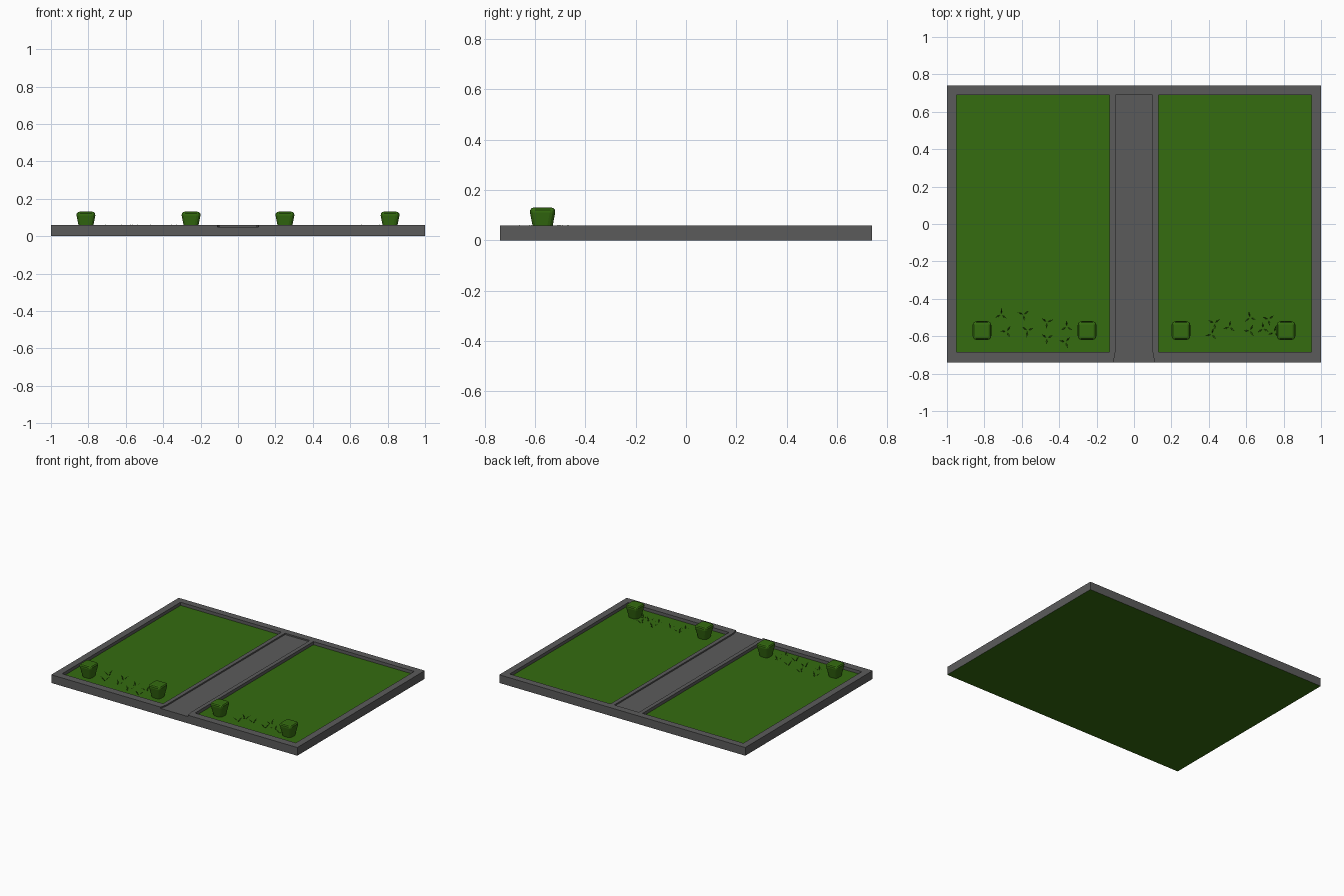
import bpy, bmesh, math, random
from mathutils import Matrix, Vector

if "Cube" in bpy.data.objects:
    bpy.data.objects.remove(bpy.data.objects["Cube"])

random.seed(4)
LAWN_Z, PATH_Z, TOP_Z = 0.037, 0.05, 0.06


def material(name, rgb):
    m = bpy.data.materials.new(name)
    m.diffuse_color = (*rgb, 1)
    m.use_nodes = True
    m.node_tree.nodes["Principled BSDF"].inputs["Base Color"].default_value = m.diffuse_color
    return m


stone = material("grey_stone", (0.105, 0.105, 0.105))
grass = material("grass_green", (0.035, 0.15, 0.005))


def add_object(name, bm, mats):
    bmesh.ops.recalc_face_normals(bm, faces=bm.faces)
    me = bpy.data.meshes.new(name)
    bm.to_mesh(me)
    bm.free()
    for m in mats:
        me.materials.append(m)
    ob = bpy.data.objects.new(name, me)
    bpy.context.collection.objects.link(ob)
    return ob


def prism(name, outline, z0, z1, mats):
    bm = bmesh.new()
    f = bm.faces.new([bm.verts.new((x, y, z0)) for x, y in outline])
    r = bmesh.ops.extrude_face_region(bm, geom=[f])
    bmesh.ops.translate(bm, vec=(0, 0, z1 - z0),
                        verts=[v for v in r["geom"] if isinstance(v, bmesh.types.BMVert)])
    return add_object(name, bm, mats)


def rect(x0, x1, y0, y1):
    return [(x0, y0), (x1, y0), (x1, y1), (x0, y1)]


# Stone base with two sunken lawns and a shallow central path
base = prism("base", rect(-1, 1, -0.74, 0.74), 0, TOP_Z, [stone, grass])
path_outline = [(-0.115, -0.78), (0.115, -0.78), (0.11, -0.74), (0.1, -0.685),
                (0.1, 0.69), (-0.1, 0.69), (-0.1, -0.685), (-0.11, -0.74)]
cutters = [
    prism("lawn_cutter_left", rect(-0.95, -0.13, -0.685, 0.69), LAWN_Z, 0.1, [stone]),
    prism("lawn_cutter_right", rect(0.13, 0.95, -0.685, 0.69), LAWN_Z, 0.1, [stone]),
    prism("path_cutter", path_outline, PATH_Z, 0.1, [stone]),
]
for c in cutters:
    mod = base.modifiers.new(c.name, 'BOOLEAN')
    mod.operation, mod.solver, mod.object = 'DIFFERENCE', 'EXACT', c
bpy.context.view_layer.update()
carved = bpy.data.meshes.new_from_object(base.evaluated_get(bpy.context.evaluated_depsgraph_get()))
base.modifiers.clear()
base.data = carved
carved.materials.clear()
carved.materials.append(stone)
carved.materials.append(grass)
for c in cutters:
    bpy.data.objects.remove(c)
# Underside and lawn floors are green
for p in carved.polygons:
    flat = abs(p.normal.z) > 0.9
    p.material_index = 1 if flat and p.center.z < LAWN_Z + 0.005 else 0

# Clipped bushes: tapered, rounded blocks
bm = bmesh.new()
bmesh.ops.create_cube(bm, size=1)
for v in bm.verts:
    w = 0.108 if v.co.z > 0 else 0.072
    v.co = Vector((v.co.x * w, v.co.y * w, 0.131 if v.co.z > 0 else LAWN_Z))
edges = [e for e in bm.edges if max(v.co.z for v in e.verts) > 0.1]
bmesh.ops.bevel(bm, geom=edges, offset=0.021, segments=3, profile=0.5, affect='EDGES')
bush = add_object("bush_1", bm, [grass])
for i, x in enumerate((-0.813, -0.251, 0.251, 0.813)):
    ob = bush
    if i:
        ob = bpy.data.objects.new(f"bush_{i + 1}", bush.data)
        bpy.context.collection.objects.link(ob)
    ob.location = (x, -0.57, 0)


# Grass tufts: three arching blades each
def tufts(name, spots):
    bm = bmesh.new()
    for x, y in spots:
        turn = random.uniform(0, 2 * math.pi)
        for k in range(3):
            m = Matrix.Translation((x, y, LAWN_Z)) @ Matrix.Rotation(turn + k * 2.1, 4, 'Z')
            root, left, right, tip = [bm.verts.new(m @ Vector(p)) for p in (
                (0.005, 0, 0), (0.02, 0.004, 0.016), (0.02, -0.004, 0.016), (0.036, 0, 0.025))]
            bm.faces.new((root, right, left))
            bm.faces.new((left, right, tip))
    return add_object(name, bm, [grass])


tufts("grass_tufts_left", [(-0.71, -0.485), (-0.59, -0.485), (-0.465, -0.525), (-0.68, -0.575),
                           (-0.57, -0.57), (-0.465, -0.61), (-0.36, -0.55), (-0.365, -0.63)])
tufts("grass_tufts_right", [(0.43, -0.53), (0.51, -0.55), (0.415, -0.59), (0.62, -0.5),
                            (0.62, -0.57), (0.72, -0.51), (0.75, -0.58), (0.69, -0.56)])
